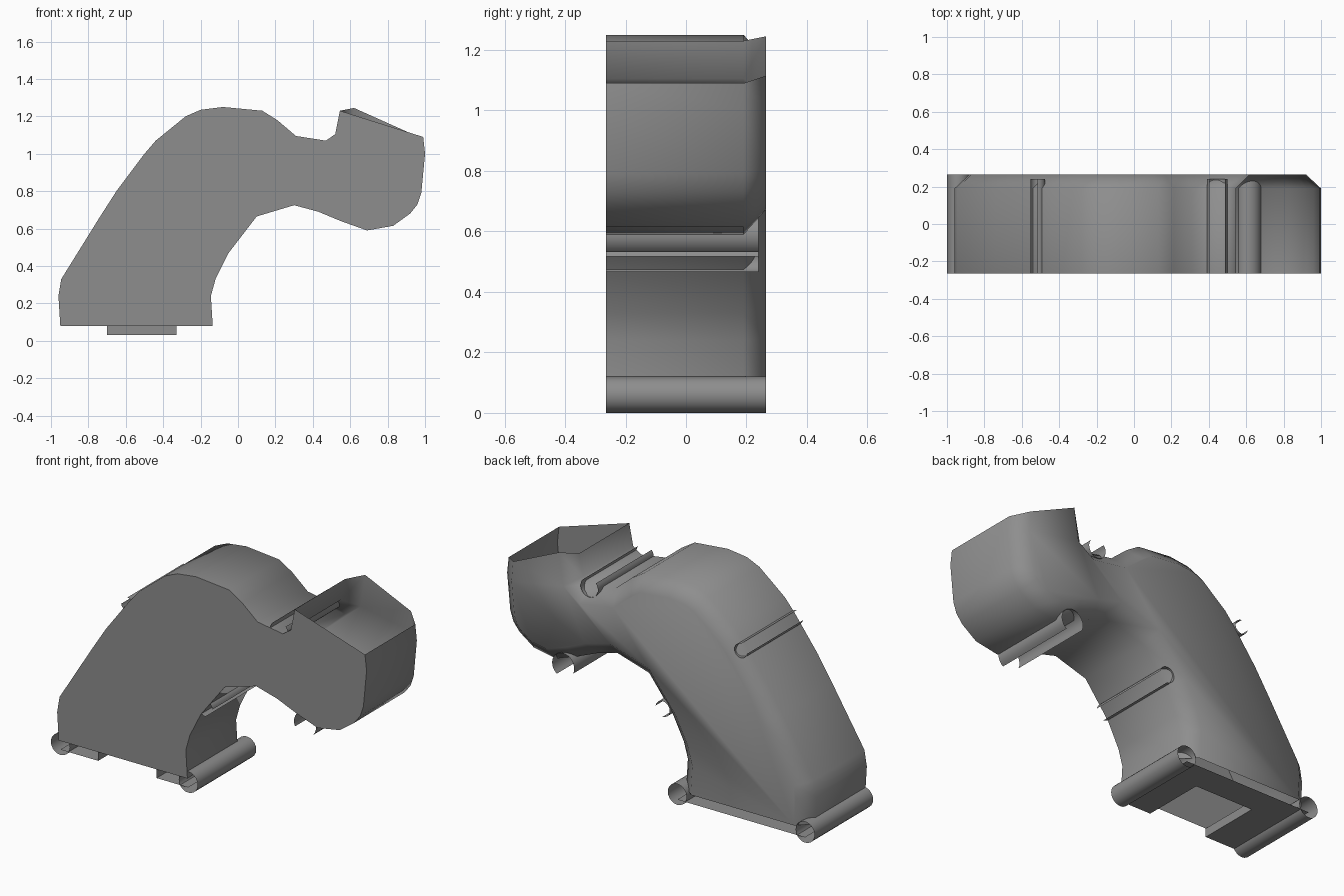
import bpy
import bmesh
import math
from mathutils import Vector

if "Cube" in bpy.data.objects:
    bpy.data.objects.remove(bpy.data.objects["Cube"])

FRONT, BACK = -0.265, 0.265
CHAMFER_Y, INSET = 0.19, 0.08

grey = bpy.data.materials.new("mid_grey")
grey.use_nodes = True
colour = (0.27, 0.27, 0.27, 1)
grey.diffuse_color = colour
grey.node_tree.nodes["Principled BSDF"].inputs["Base Color"].default_value = colour


def finish(name, bm, angle=50):
    mesh = bpy.data.meshes.new(name)
    bm.to_mesh(mesh)
    bm.free()
    obj = bpy.data.objects.new(name, mesh)
    bpy.context.collection.objects.link(obj)
    mesh.materials.append(grey)
    bpy.ops.object.select_all(action="DESELECT")
    obj.select_set(True)
    bpy.context.view_layer.objects.active = obj
    bpy.ops.object.shade_smooth_by_angle(angle=math.radians(angle))
    return obj


# Outline of the bent duct, clockwise from the foot's outer corner
outer = [(-.95, .08), (-.96, .24), (-.945, .33), (-.74, .66), (-.65, .8),
         (-.5, 1.0), (-.44, 1.07), (-.28, 1.2), (-.2, 1.235), (-.08, 1.25),
         (.13, 1.23), (.21, 1.18), (.31, 1.095), (.47, 1.07), (.52, 1.105),
         (.545, 1.23)]
inner = [(.99, 1.09), (1.0, 1.0), (.98, .79), (.96, .73), (.92, .68),
         (.83, .615), (.69, .59), (.55, .64), (.43, .69), (.3, .725),
         (.1, .665), (-.05, .47), (-.12, .33), (-.145, .24), (-.135, .08)]
outline = [Vector(p) for p in outer + inner]
count = len(outline)
mouth = len(outer) - 1


def inset_point(i):
    a, p, b = outline[i - 1], outline[i], outline[(i + 1) % count]
    d1, d2 = (p - a).normalized(), (b - p).normalized()
    n1, n2 = Vector((d1.y, -d1.x)), Vector((d2.y, -d2.x))
    n = (n1 + n2).normalized()
    return p + n * INSET / max(n.dot(n1), 0.75)


inset = [inset_point(i) for i in range(count)]
inset[0] = outline[0] + Vector((INSET, 0))
inset[-1] = outline[-1] - Vector((INSET, 0))
inset[mouth] = Vector((.62, 1.245))
inset[mouth + 1] = Vector((.91, 1.115))

# Duct shell: front wall, sides, chamfer and back wall, open at mouth and foot
bm = bmesh.new()
rings = []
for points, y in ((outline, FRONT), (outline, CHAMFER_Y), (inset, BACK)):
    rings.append([bm.verts.new((p.x, y, p.y)) for p in points])
for first, second in zip(rings, rings[1:]):
    for i in range(count - 1):
        if i != mouth:
            bm.faces.new((first[i], first[i + 1], second[i + 1], second[i]))
bm.faces.new(rings[0])
bm.faces.new(rings[-1][::-1])
bmesh.ops.recalc_face_normals(bm, faces=bm.faces)
finish("duct_shell", bm)


# Open-ended tubes and channels running from front to back
def channel(name, x, z, radius, back, gap=0, facing=90, steps=20):
    bm = bmesh.new()
    start, sweep = facing + gap / 2, 360 - gap
    pairs = []
    for k in range(steps + 1):
        a = math.radians(start + sweep * k / steps)
        px, pz = x + radius * math.cos(a), z + radius * math.sin(a)
        pairs.append([bm.verts.new((px, y, pz)) for y in (FRONT, back)])
    for p, q in zip(pairs, pairs[1:]):
        bm.faces.new((p[0], p[1], q[1], q[0]))
    bmesh.ops.remove_doubles(bm, verts=bm.verts, dist=1e-5)
    finish(name, bm)


channel("outer_foot_tube", -.94, .06, .06, BACK)
channel("inner_foot_tube", -.13, .06, .06, BACK)
channel("outer_bend_channel", -.515, .975, .04, .24, 100, 140)
channel("neck_top_channel", .445, 1.08, .055, .24, 100, 90)
channel("neck_under_channel", .61, .59, .07, .24, 100, 255)
channel("inner_bend_channel", -.02, .51, .045, .24, 100, -40)

# Base plate with a notch and its raised lip
X = (-.94, -.7, -.33, -.13)
NOTCH, LOW, HIGH = .1, .03, .08
bm = bmesh.new()


def quad(*corners):
    bm.faces.new([bm.verts.new(c) for c in corners])


for x0, x1, y0 in ((X[0], X[1], FRONT), (X[1], X[2], NOTCH), (X[2], X[3], FRONT)):
    quad((x0, y0, LOW), (x0, BACK, LOW), (x1, BACK, LOW), (x1, y0, LOW))
lip = [(X[1], FRONT), (X[1], NOTCH), (X[2], NOTCH), (X[2], FRONT)]
for a, b in zip(lip, lip[1:]):
    quad((*a, LOW), (*b, LOW), (*b, HIGH), (*a, HIGH))
bmesh.ops.remove_doubles(bm, verts=bm.verts, dist=1e-5)
finish("notched_base_plate", bm, 30)
